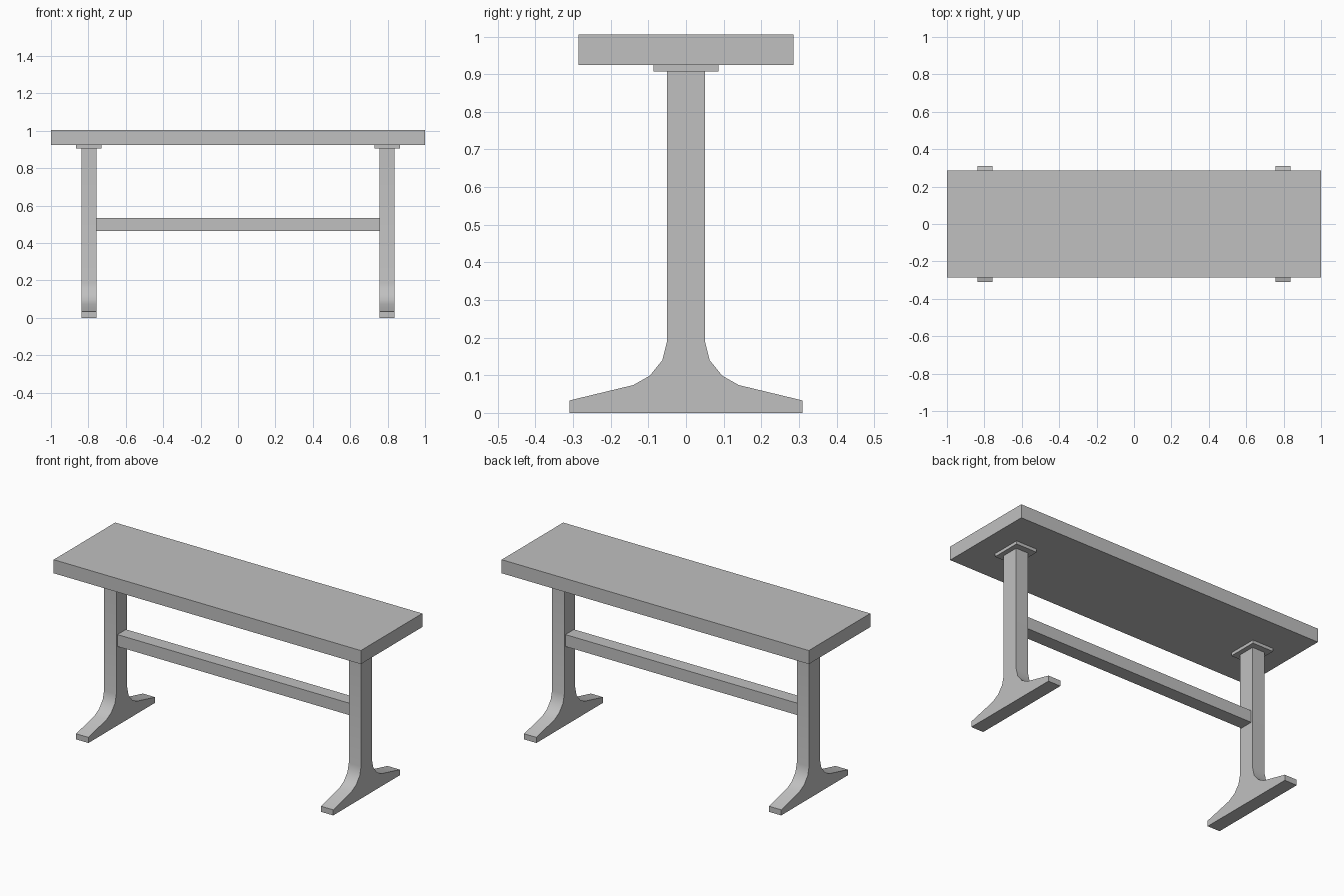
import bpy, bmesh, math
from mathutils import Vector

default = bpy.data.objects.get("Cube")
if default:
    bpy.data.objects.remove(default, do_unlink=True)

grey = bpy.data.materials.new("plain grey")
grey.use_nodes = True
colour = (0.53, 0.53, 0.53, 1)
grey.diffuse_color = colour
grey.node_tree.nodes["Principled BSDF"].inputs["Base Color"].default_value = colour


def finish(name, bm):
    bmesh.ops.recalc_face_normals(bm, faces=bm.faces)
    mesh = bpy.data.meshes.new(name)
    bm.to_mesh(mesh)
    bm.free()
    mesh.materials.append(grey)
    obj = bpy.data.objects.new(name, mesh)
    bpy.context.collection.objects.link(obj)
    return obj


def box(name, low, high):
    low, high = Vector(low), Vector(high)
    bm = bmesh.new()
    bmesh.ops.create_cube(bm, size=1)
    bmesh.ops.scale(bm, vec=high - low, verts=bm.verts)
    bmesh.ops.translate(bm, vec=(low + high) / 2, verts=bm.verts)
    return finish(name, bm)


LEG_X, LEG_HALF = 0.797, 0.04
PLATE_BOTTOM, TOP_BOTTOM, TOP = 0.907, 0.925, 1.005

# Post flaring into a foot, one half of its side outline
HALF_OUTLINE = [(0.31, 0), (0.31, 0.033), (0.14, 0.074), (0.096, 0.099),
                (0.063, 0.14), (0.051, 0.188), (0.051, PLATE_BOTTOM)]


def leg(name, x):
    outline = HALF_OUTLINE + [(-y, z) for y, z in reversed(HALF_OUTLINE)]
    bm = bmesh.new()
    face = bm.faces.new([bm.verts.new((x - LEG_HALF, y, z)) for y, z in outline])
    side = bmesh.ops.extrude_face_region(bm, geom=[face])
    moved = [v for v in side["geom"] if isinstance(v, bmesh.types.BMVert)]
    bmesh.ops.translate(bm, vec=(2 * LEG_HALF, 0, 0), verts=moved)
    obj = finish(name, bm)
    # Smooth the flare, keep the corners crisp
    bpy.ops.object.select_all(action="DESELECT")
    obj.select_set(True)
    bpy.context.view_layer.objects.active = obj
    bpy.ops.object.shade_smooth_by_angle(angle=math.radians(30))


# Table top
box("table_top", (-1, -0.286, TOP_BOTTOM), (1, 0.286, TOP))

# Legs and their mounting plates
for side, sign in (("left", 1), ("right", -1)):
    x = sign * LEG_X
    leg(side + "_leg", x)
    box(side + "_mounting_plate", (x - 0.068, -0.087, PLATE_BOTTOM),
        (x + 0.068, 0.087, TOP_BOTTOM))

# Stretcher between the legs
inner = LEG_X - LEG_HALF
box("stretcher", (-inner, -0.04, 0.465), (inner, 0.04, 0.535))
